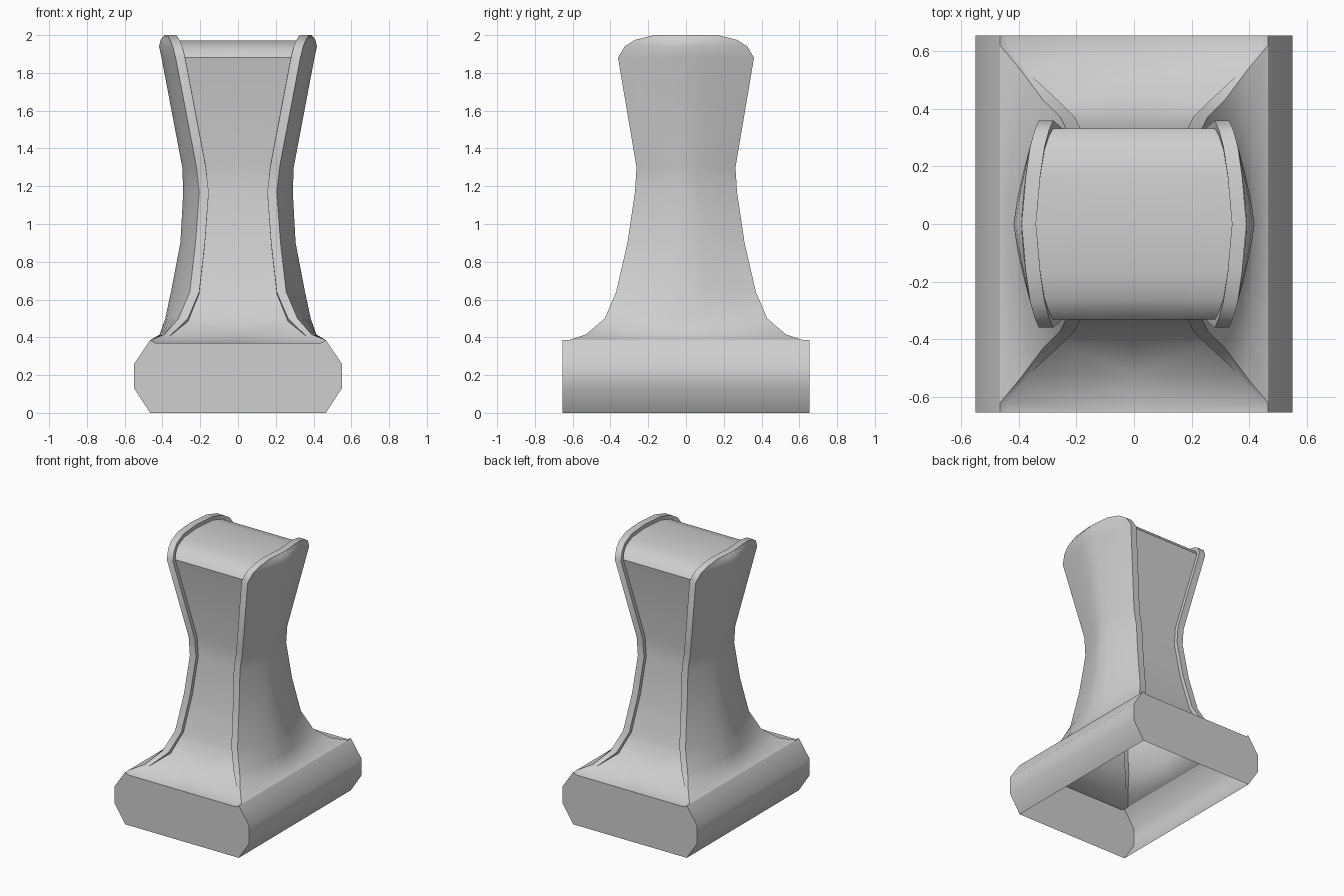
import bpy
import bmesh
import math
from mathutils import Vector

cube = bpy.data.objects.get("Cube")
if cube:
    bpy.data.objects.remove(cube)

HALF_DEPTH = 0.655
RIM_WIDTH = 0.05
RIM_HEIGHT = 0.028
FLARE_ROWS = 3       # lowest rows, where the rim melts into the base
SIDE_STEPS = 4

# Side outline from base to crown: depth, height, rim edge x, side middle x
outline = [
    (HALF_DEPTH, .385, .465, .465),
    (.62, .385, .465, .465),
    (.53, .415, .39, .415),
    (.43, .5, .315, .385),
    (.37, .64, .255, .355),
    (.31, .9, .225, .305),
    (.27, 1.17, .205, .29),
    (.262, 1.3, .22, .295),
    (.36, 1.88, .33, .405),
    (.325, 1.94, .345, .418),
    (.27, 1.975, .36, .41),
    (.17, 2, .375, .39),
    (0, 2, .39, .39),
]
# Half of the base section: x, z
base_section = [(.465, 0), (.55, .13), (.55, .26), (.465, .385)]


def strip(bm, rows):
    """Bridge rows of equally many vertices with quads."""
    for a, b in zip(rows, rows[1:]):
        for i in range(len(a) - 1):
            bm.faces.new((a[i], a[i + 1], b[i + 1], b[i]))


def recessed(i):
    """Point of the sunken panel path next to outline point i."""
    here = Vector(outline[i][:2])
    before = Vector(outline[max(i - 1, 0)][:2])
    if i + 1 < len(outline):
        after = Vector(outline[i + 1][:2])
    else:
        after = Vector((-before.x, before.y))
    along = (after - before).normalized()
    depth = RIM_HEIGHT / 2 if i < FLARE_ROWS else RIM_HEIGHT
    point = here + Vector((-along.y, along.x)) * depth
    if i in (0, len(outline) - 1):
        point.x = here.x
    return point


def build_quarter(bm):
    def vert(x, depth, z):
        return bm.verts.new((x, -depth, z))

    # Front panel, step and raised rim
    rows = []
    for i, (depth, z, edge, middle) in enumerate(outline):
        panel = recessed(i)
        flared = i < FLARE_ROWS
        inner = edge - RIM_WIDTH * (0.5 if flared else 1)
        foot = vert(inner, *panel)
        crest = foot if flared else vert(inner, depth, z)
        rows.append([vert(0, *panel), foot, crest, vert(edge, depth, z)])
    for a, b in zip(rows, rows[1:]):
        for i in range(3):
            corners = list(dict.fromkeys((a[i], a[i + 1], b[i + 1], b[i])))
            if len(corners) > 2:
                bm.faces.new(corners)

    # Bulging side, from the rim to the middle of the depth
    side = []
    for (depth, z, edge, middle), row in zip(outline[1:-1], rows[1:-1]):
        line = [row[3]]
        for k in range(1, SIDE_STEPS + 1):
            t = 1 - k / SIDE_STEPS
            line.append(vert(middle - (middle - edge) * t ** 1.3, depth * t, z))
        side.append(line)
    strip(bm, side)

    # Base side and end face; the underside stays open
    front = [vert(x, HALF_DEPTH, z) for x, z in base_section[:-1]] + [rows[0][3]]
    back = [vert(x, 0, z) for x, z in base_section[:-1]] + [side[0][-1]]
    strip(bm, [front, back])
    bm.faces.new([vert(0, HALF_DEPTH, 0)] + front + [rows[0][1], rows[0][0]])


mesh = bpy.data.meshes.new("pedestal")
bm = bmesh.new()
build_quarter(bm)
bmesh.ops.recalc_face_normals(bm, faces=bm.faces)
bm.faces.ensure_lookup_table()
if bm.faces[-1].normal.y > 0:
    bmesh.ops.reverse_faces(bm, faces=bm.faces)
bm.to_mesh(mesh)
bm.free()

pedestal = bpy.data.objects.new("pedestal", mesh)
bpy.context.collection.objects.link(pedestal)
bpy.ops.object.select_all(action="DESELECT")
pedestal.select_set(True)
bpy.context.view_layer.objects.active = pedestal

# Mirror the quarter both ways
mirror = pedestal.modifiers.new("mirror", "MIRROR")
mirror.use_axis = (True, True, False)
mirror.merge_threshold = 0.0005
bpy.ops.object.modifier_apply(modifier=mirror.name)
bpy.ops.object.shade_smooth_by_angle(angle=math.radians(40))

# Single light grey colour
grey = bpy.data.materials.new("light grey")
grey.use_nodes = True
colour = (0.62, 0.62, 0.62, 1)
grey.diffuse_color = colour
grey.node_tree.nodes["Principled BSDF"].inputs["Base Color"].default_value = colour
pedestal.data.materials.append(grey)
